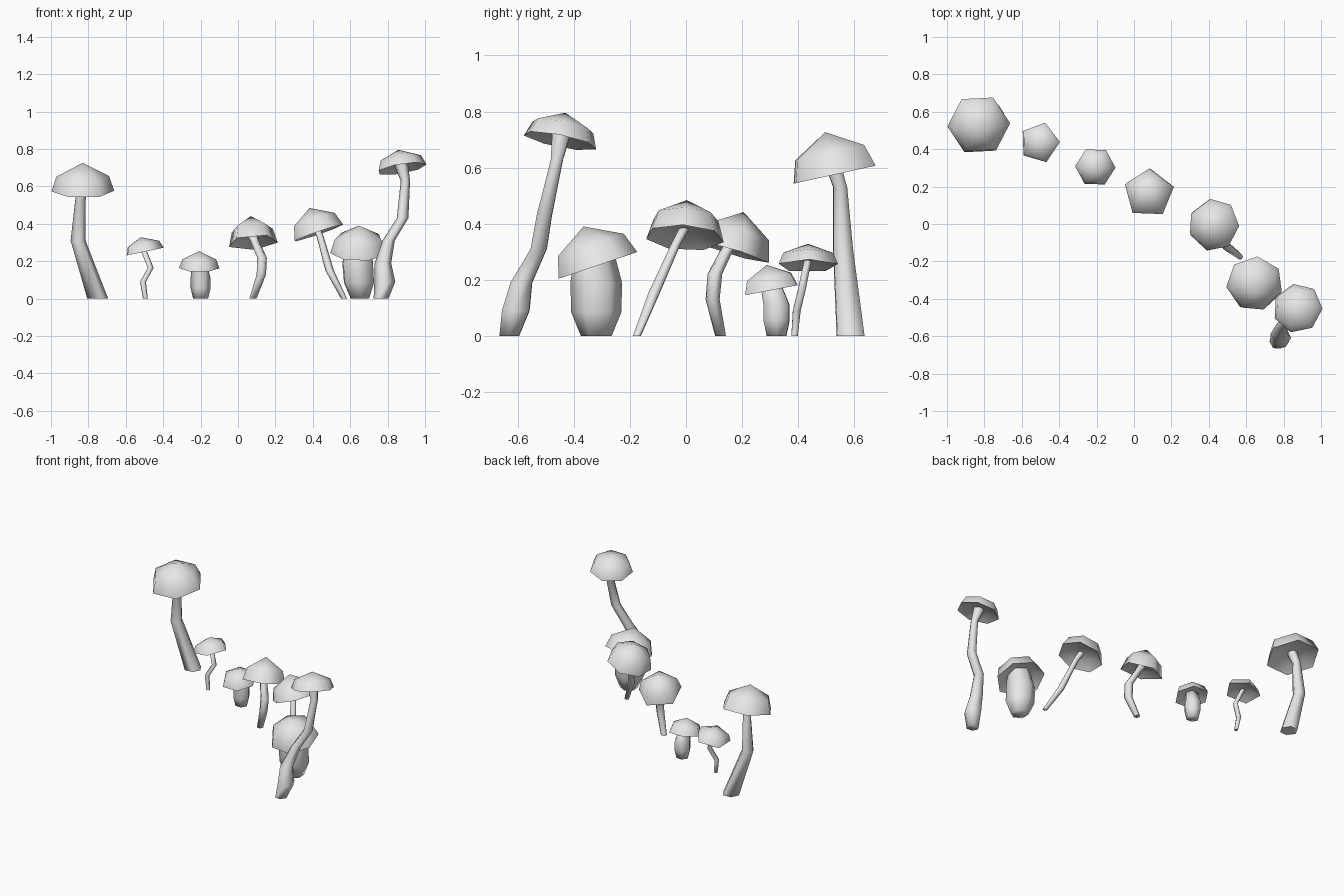
import bpy
import bmesh
from math import cos, sin, radians, tau
from mathutils import Vector

cube = bpy.data.objects.get("Cube")
if cube:
    bpy.data.objects.remove(cube, do_unlink=True)

# One plain grey for everything
grey = bpy.data.materials.new("light_grey")
grey.use_nodes = True
colour = (0.8, 0.8, 0.8, 1.0)
grey.diffuse_color = colour
grey.node_tree.nodes["Principled BSDF"].inputs["Base Color"].default_value = colour


def add_ring(bm, centre, radius, sides, phase, turn=None):
    """Ring of vertices, optionally turned to a tilted axis."""
    ring = []
    for i in range(sides):
        a = radians(phase) + tau * i / sides
        offset = Vector((radius * cos(a), radius * sin(a), 0))
        if turn:
            offset.rotate(turn)
        ring.append(bm.verts.new(centre + offset))
    return ring


def bridge(bm, lower, upper):
    n = len(lower)
    for i in range(n):
        j = (i + 1) % n
        bm.faces.new((lower[i], lower[j], upper[j], upper[i]))


def fan(bm, ring, point):
    tip = bm.verts.new(point)
    for i in range(len(ring)):
        bm.faces.new((ring[i], ring[(i + 1) % len(ring)], tip))


def finish(bm, name):
    bmesh.ops.recalc_face_normals(bm, faces=bm.faces[:])
    mesh = bpy.data.meshes.new(name)
    bm.to_mesh(mesh)
    bm.free()
    mesh.materials.append(grey)
    obj = bpy.data.objects.new(name, mesh)
    bpy.context.collection.objects.link(obj)
    bpy.ops.object.select_all(action='DESELECT')
    obj.select_set(True)
    bpy.context.view_layer.objects.active = obj
    bpy.ops.object.shade_smooth_by_angle(angle=radians(80))


def mushroom(name, centre, radius, height, sides, phase, lean, stem, top_radius):
    """centre is the middle of the cap rim; stem rows are x, y, z, radius."""
    centre = Vector(centre)
    axis = Vector((lean[0], lean[1], 1)).normalized()
    turn = Vector((0, 0, 1)).rotation_difference(axis)

    # Cap: hollow underside, rim, shoulder and peak
    bm = bmesh.new()
    profile = [(0.62, 0.2), (1.0, 0.0), (0.84, 0.52)]
    rings = [add_ring(bm, centre + axis * height * h, radius * r, sides, phase, turn)
             for r, h in profile]
    for lower, upper in zip(rings, rings[1:]):
        bridge(bm, lower, upper)
    fan(bm, rings[-1], centre + axis * height)
    fan(bm, rings[0], centre + axis * height * 0.22)
    finish(bm, name + "_cap")

    # Stem: bent tube ending just inside the cap
    bm = bmesh.new()
    rings = [add_ring(bm, Vector((x, y, z)), r, 6, phase) for x, y, z, r in stem]
    rings.append(add_ring(bm, centre + axis * height * 0.28, top_radius, 6, phase, turn))
    for lower, upper in zip(rings, rings[1:]):
        bridge(bm, lower, upper)
    bm.faces.new(rings[0])
    bm.faces.new(rings[-1])
    finish(bm, name + "_stem")


mushroom("tall_right", (-0.83, 0.53, 0.575), 0.168, 0.155, 6, 3, (0, -0.22),
         [(-0.75, 0.587, 0, 0.056), (-0.855, 0.56, 0.31, 0.04),
          (-0.842, 0.55, 0.53, 0.028)], 0.032)

mushroom("thin", (-0.505, 0.435, 0.25), 0.111, 0.08, 5, 2, (-0.21, 0),
         [(-0.495, 0.387, 0, 0.013), (-0.508, 0.395, 0.09, 0.016),
          (-0.467, 0.413, 0.165, 0.016)], 0.015)

mushroom("small_stout", (-0.207, 0.305, 0.163), 0.108, 0.092, 6, -2, (0, -0.19),
         [(-0.2, 0.323, 0, 0.04), (-0.2, 0.323, 0.055, 0.053),
          (-0.2, 0.323, 0.11, 0.053)], 0.04)

mushroom("middle", (0.08, 0.163, 0.3), 0.138, 0.148, 5, 15, (-0.08, 0.3),
         [(0.08, 0.123, 0, 0.02), (0.125, 0.095, 0.13, 0.026),
          (0.128, 0.103, 0.22, 0.027), (0.09, 0.145, 0.305, 0.024)], 0.03)

mushroom("leaning", (0.428, -0.005, 0.35), 0.142, 0.142, 7, -3, (-0.34, 0.06),
         [(0.567, -0.175, 0, 0.016), (0.49, -0.115, 0.15, 0.023),
          (0.44, -0.035, 0.33, 0.019)], 0.02)

mushroom("large_stout", (0.645, -0.318, 0.25), 0.153, 0.148, 7, 33, (0, -0.34),
         [(0.652, -0.32, 0, 0.055), (0.647, -0.32, 0.085, 0.09),
          (0.64, -0.32, 0.19, 0.092)], 0.075)

mushroom("tall_left", (0.875, -0.45, 0.695), 0.135, 0.104, 7, -2, (-0.17, 0.2),
         [(0.765, -0.63, 0, 0.04), (0.785, -0.607, 0.09, 0.056),
          (0.775, -0.587, 0.19, 0.044), (0.805, -0.525, 0.31, 0.033),
          (0.88, -0.505, 0.43, 0.031), (0.895, -0.46, 0.63, 0.025)], 0.038)
